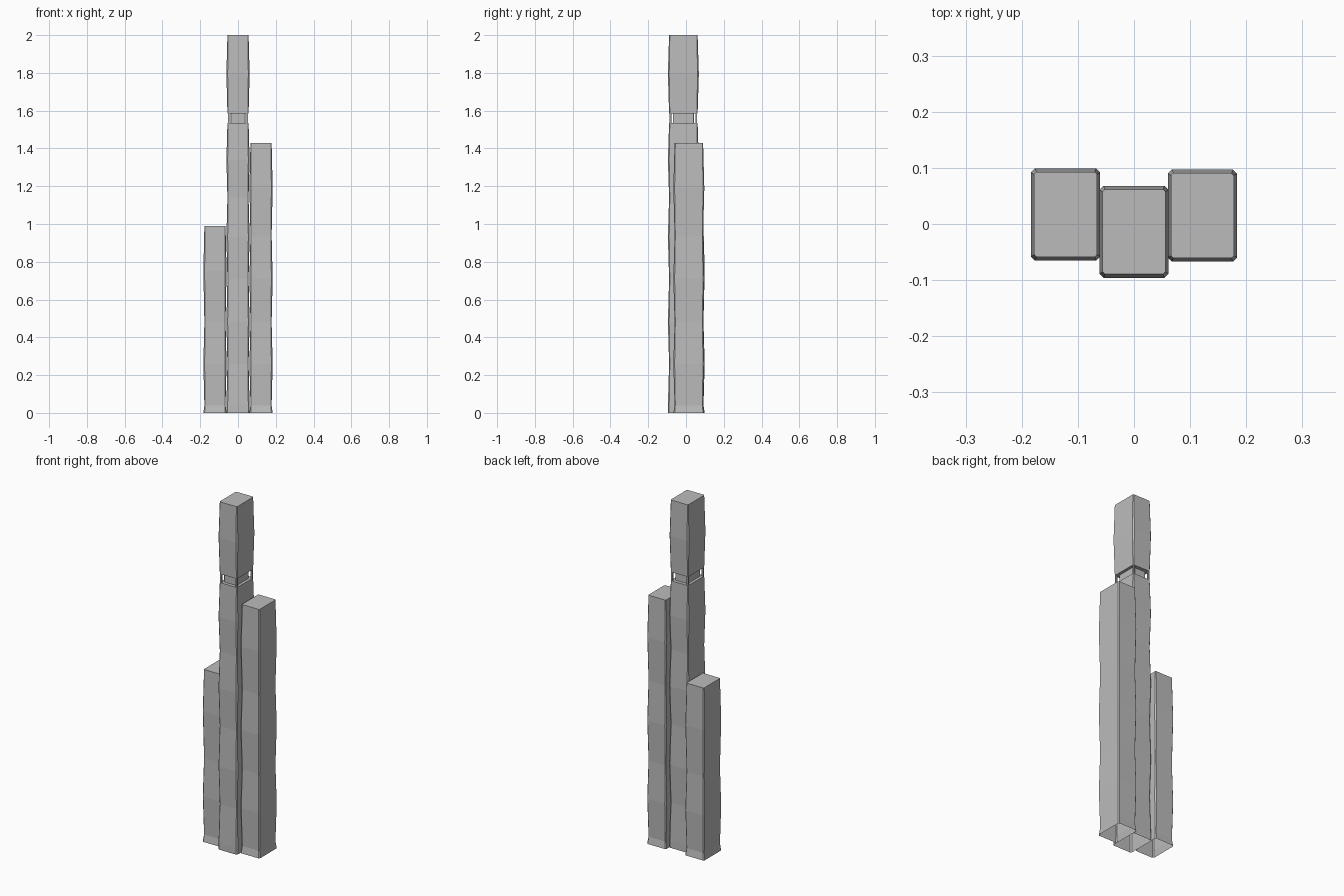
import bpy, bmesh

if "Cube" in bpy.data.objects:
    bpy.data.objects.remove(bpy.data.objects["Cube"])

grey = bpy.data.materials.new("light_grey")
grey.diffuse_color = (0.5, 0.5, 0.5, 1)
grey.use_nodes = True
grey.node_tree.nodes["Principled BSDF"].inputs["Base Color"].default_value = grey.diffuse_color

WIDE = (0.0615, 0.082, 0.007)      # half width, half depth, corner chamfer
NARROW = (0.0560, 0.0755, 0.004)


def finish(name, bm):
    bmesh.ops.recalc_face_normals(bm, faces=bm.faces)
    me = bpy.data.meshes.new(name)
    bm.to_mesh(me)
    bm.free()
    me.materials.append(grey)
    ob = bpy.data.objects.new(name, me)
    bpy.context.collection.objects.link(ob)
    return ob


def loft(name, cx, cy, levels, cap_bottom=False):
    """Stack chamfered rectangles; levels = (z, section) from bottom to top."""
    bm = bmesh.new()
    rings = []
    for z, (a, b, c) in levels:
        pts = [(a, -b + c), (a, b - c), (a - c, b), (-a + c, b),
               (-a, b - c), (-a, -b + c), (-a + c, -b), (a - c, -b)]
        rings.append([bm.verts.new((cx + x, cy + y, z)) for x, y in pts])
    for lo, hi in zip(rings, rings[1:]):
        for i in range(8):
            j = (i + 1) % 8
            bm.faces.new((lo[i], lo[j], hi[j], hi[i]))
    bm.faces.new(rings[-1])
    if cap_bottom:
        bm.faces.new(rings[0][::-1])
    return finish(name, bm)


def zigzag(heights, first):
    """Alternate wide and narrow sections up the tower."""
    pair = (WIDE, NARROW) if first == "wide" else (NARROW, WIDE)
    return [(z, pair[i % 2]) for i, z in enumerate(heights)]


base = [(0.0, WIDE)]

# side towers, flaring at the ground
loft("left_tower", -0.122, 0.017,
     base + zigzag([0.04, 0.26, 0.48, 0.75, 0.99], "narrow"))
loft("right_tower", 0.122, 0.015,
     base + zigzag([0.04, 0.26, 0.48, 0.71, 0.94, 1.19, 1.43], "narrow"))

# middle tower, split by an open floor
MY = -0.014
loft("middle_tower_lower", 0, MY,
     base + zigzag([0.04, 0.26, 0.48, 0.71, 0.93, 1.14, 1.34, 1.535], "wide"))
loft("middle_tower_upper", 0, MY,
     zigzag([1.585, 1.795, 2.0], "narrow"), cap_bottom=True)

# recessed core of the open floor
core = (0.040, 0.056, 0.002)
loft("open_floor_core", 0, MY, [(1.535, core), (1.585, core)])

# corner columns of the open floor
post = (0.005, 0.005, 0.001)
for sx in (-1, 1):
    for sy in (-1, 1):
        loft("open_floor_column", sx * 0.049, MY + sy * 0.0685,
             [(1.535, post), (1.585, post)])
